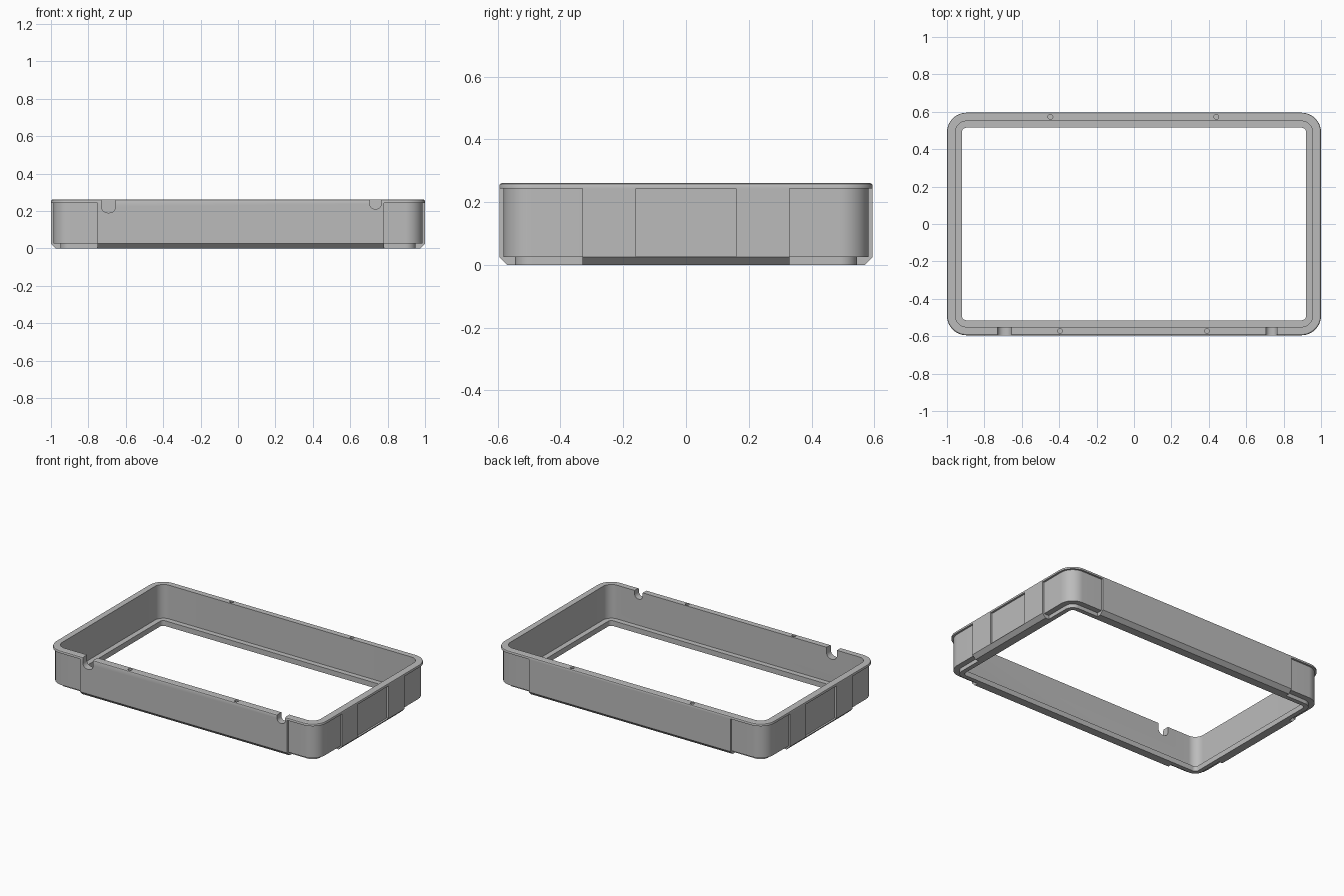
import bpy, bmesh, math

if "Cube" in bpy.data.objects:
    bpy.data.objects.remove(bpy.data.objects["Cube"])

HX, HY, R, H = 1.0, 0.595, 0.105, 0.26

grey = bpy.data.materials.new("plain grey")
grey.diffuse_color = (0.5, 0.5, 0.5, 1)
grey.use_nodes = True
grey.node_tree.nodes["Principled BSDF"].inputs["Base Color"].default_value = grey.diffuse_color


def corner(d, sx, sy, n=14):
    """Arc of one rounded corner, inset by d, from the x side to the y side."""
    cx, cy, r = HX - R, HY - R, R - d
    return [(sx * (cx + r * math.cos(a)), sy * (cy + r * math.sin(a)))
            for a in (math.pi / 2 * i / n for i in range(n + 1))]


def full_path(d):
    pts = []
    for sx, sy in ((1, 1), (-1, 1), (-1, -1), (1, -1)):
        arc = corner(d, sx, sy)
        pts += arc if sx * sy > 0 else arc[::-1]
    return pts


def corner_path(sx, sy, x_end, y_end):
    def path(d):
        return ([(sx * (HX - d), sy * y_end)] + corner(d, sx, sy)
                + [(sx * x_end, sy * (HY - d))])
    return path


def finish(name, bm):
    bmesh.ops.recalc_face_normals(bm, faces=bm.faces)
    me = bpy.data.meshes.new(name)
    bm.to_mesh(me)
    bm.free()
    ob = bpy.data.objects.new(name, me)
    me.materials.append(grey)
    bpy.context.collection.objects.link(ob)
    return ob


def sweep(name, profile, path, closed):
    """Sweep a closed (inset, height) profile along a path."""
    bm = bmesh.new()
    rings = [[bm.verts.new((x, y, z)) for x, y in path(d)] for d, z in profile]
    n, m = len(rings[0]), len(rings)
    for j in range(m):
        a, b = rings[j], rings[(j + 1) % m]
        for i in range(n if closed else n - 1):
            k = (i + 1) % n
            bm.faces.new((a[i], a[k], b[k], b[i]))
    if not closed:
        bm.faces.new([r[0] for r in rings])
        bm.faces.new([r[-1] for r in rings])
    return finish(name, bm)


def prism(name, pts, vec):
    """Extrude a polygon of 3D points along a vector."""
    bm = bmesh.new()
    f = bm.faces.new([bm.verts.new(p) for p in pts])
    g = bmesh.ops.extrude_face_region(bm, geom=[f])["geom"]
    bmesh.ops.translate(bm, vec=vec, verts=[v for v in g if isinstance(v, bmesh.types.BMVert)])
    return finish(name, bm)


# Frame: chamfered foot, tall wall, softened rim and inner bottom lip
frame = sweep("tray_frame", [(0.025, 0), (0, 0.025), (0, 0.252), (0.002, 0.257),
                             (0.007, H), (0.045, H), (0.045, 0.035),
                             (0.08, 0.035), (0.08, 0)], full_path, True)
cutters = []

# Recessed corners with a stepped foot
step = [(-0.05, -0.05), (0.05, -0.05), (0.05, 0.0255), (0.013, 0.0255),
        (0.013, 0.243), (-0.05, 0.243)]
for sx, sy, x_end in ((-1, -1, 0.75), (1, -1, 0.78), (-1, 1, 0.745), (1, 1, 0.745)):
    cutters.append(sweep("corner_cutter", step, corner_path(sx, sy, x_end, 0.33), False))

# Recessed panels in the short sides
for s in (-1, 1):
    x = s * (HX - 0.013)
    cutters.append(prism("panel_cutter", [(x, -0.16, 0.0265), (x, 0.16, 0.0265),
                                          (x, 0.16, 0.243), (x, -0.16, 0.243)],
                         (s * 0.06, 0, 0)))

# Round-bottomed cable notches in the front wall
for cx, w, bottom, r in ((-0.692, 0.038, 0.19, 0.034), (0.735, 0.03, 0.21, 0.027)):
    pts = [(cx - w, -0.65, 0.3)]
    for side, a0 in ((-1, math.pi), (1, 1.5 * math.pi)):
        for i in range(9):
            a = a0 + math.pi / 2 * i / 8
            pts.append((cx + side * (w - r) + r * math.cos(a), -0.65,
                        bottom + r + r * math.sin(a)))
    pts.append((cx + w, -0.65, 0.3))
    cutters.append(prism("notch_cutter", pts, (0, 0.13, 0)))

# Pin holes in the rim
for x, y in ((-0.447, 0.573), (0.44, 0.573), (-0.396, -0.572), (0.39, -0.572)):
    ring = [(x + 0.013 * math.cos(math.tau * i / 20),
             y + 0.013 * math.sin(math.tau * i / 20), 0.21) for i in range(20)]
    cutters.append(prism("pin_hole_cutter", ring, (0, 0, 0.1)))

# Apply the cuts and drop the cutters
bpy.context.view_layer.objects.active = frame
for c in cutters:
    c.hide_render = True
    mod = frame.modifiers.new("cut", "BOOLEAN")
    mod.operation, mod.solver, mod.object = "DIFFERENCE", "EXACT", c
    bpy.ops.object.modifier_apply(modifier=mod.name)
    bpy.data.objects.remove(c)

bpy.ops.object.select_all(action="DESELECT")
frame.select_set(True)
bpy.ops.object.shade_smooth_by_angle(angle=math.radians(25))
